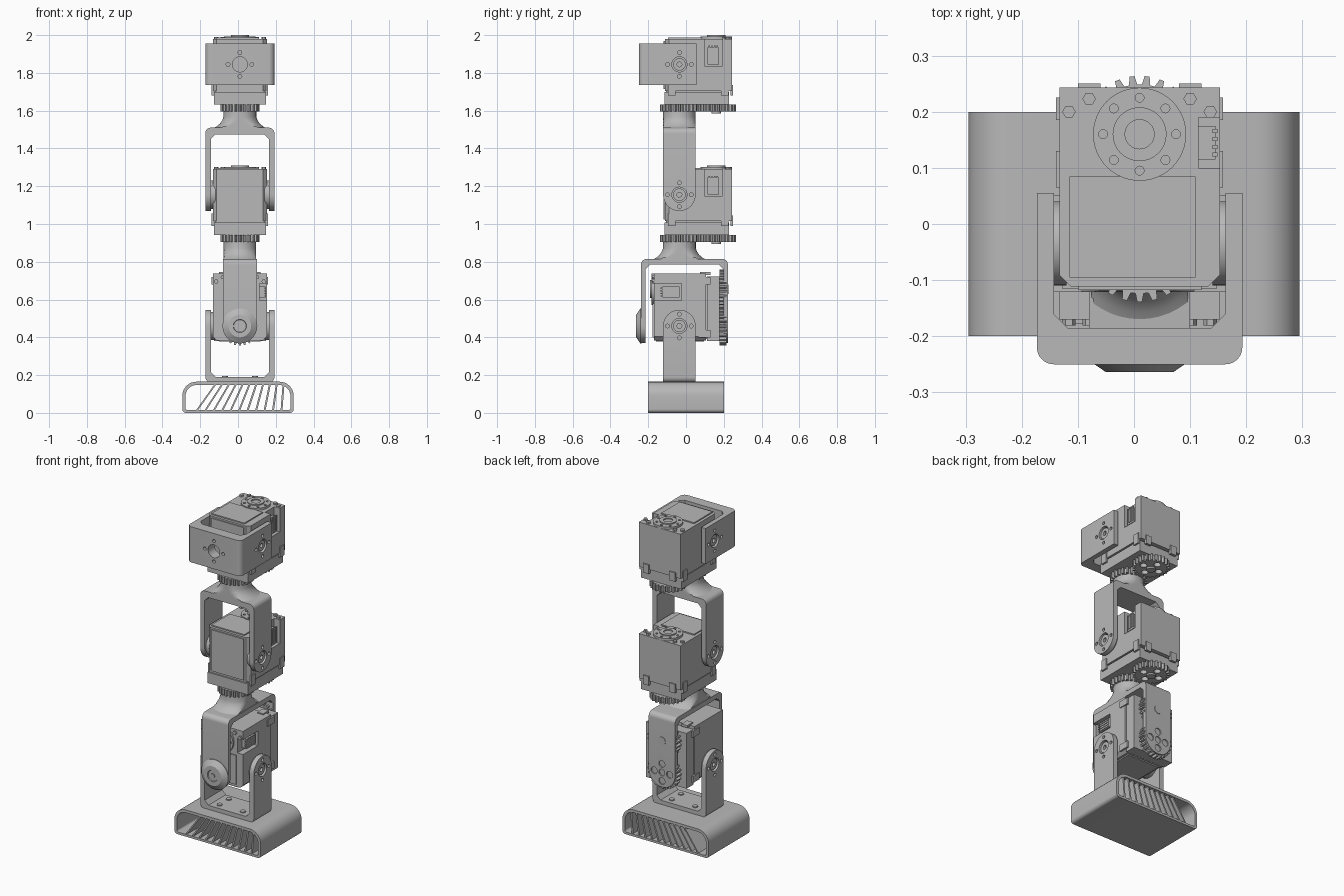
import bpy, bmesh
from math import pi, sin, cos
from mathutils import Matrix, Vector

if "Cube" in bpy.data.objects:
    bpy.data.objects.remove(bpy.data.objects["Cube"])

grey = bpy.data.materials.new("plain grey")
grey.use_nodes = True
COLOUR = (0.48, 0.48, 0.48, 1)
grey.diffuse_color = COLOUR
grey.node_tree.nodes["Principled BSDF"].inputs["Base Color"].default_value = COLOUR

parts = []
AXES = {"X": lambda u, v, w: (w, u, v), "Y": lambda u, v, w: (u, w, v), "Z": lambda u, v, w: (u, v, w)}


def finish(name, bm, place=Matrix()):
    bmesh.ops.recalc_face_normals(bm, faces=bm.faces)
    mesh = bpy.data.meshes.new(name)
    bm.to_mesh(mesh)
    bm.free()
    mesh.materials.append(grey)
    ob = bpy.data.objects.new(name, mesh)
    ob.matrix_world = place
    bpy.context.collection.objects.link(ob)
    parts.append(ob)
    return ob


def add_prism(bm, pts, lo, hi, axis):
    ends = [[bm.verts.new(AXES[axis](u, v, w)) for u, v in pts] for w in (lo, hi)]
    for loop in ends:
        bm.faces.new(loop)
    n = len(pts)
    for i in range(n):
        j = (i + 1) % n
        bm.faces.new((ends[0][i], ends[0][j], ends[1][j], ends[1][i]))


def prism(name, pts, lo, hi, axis="Z", place=Matrix()):
    bm = bmesh.new()
    add_prism(bm, pts, lo, hi, axis)
    return finish(name, bm, place)


def circle(r, u=0, v=0, n=32):
    return [(u + r * cos(2 * pi * i / n), v + r * sin(2 * pi * i / n)) for i in range(n)]


def rect(u0, u1, v0, v1):
    return [(u0, v0), (u1, v0), (u1, v1), (u0, v1)]


def arc(u, v, r, a0, a1, n=8):
    return [(u + r * cos(a0 + (a1 - a0) * i / n), v + r * sin(a0 + (a1 - a0) * i / n)) for i in range(n + 1)]


def rounded(u0, u1, v0, v1, low, top):
    return (arc(u0 + low, v0 + low, low, pi, 1.5 * pi) + arc(u1 - low, v0 + low, low, 1.5 * pi, 2 * pi)
            + arc(u1 - top, v1 - top, top, 0, pi / 2) + arc(u0 + top, v1 - top, top, pi / 2, pi))


def box(name, x0, x1, y0, y1, z0, z1, place=Matrix()):
    return prism(name, rect(x0, x1, y0, y1), z0, z1, "Z", place)


def lathe(name, profile, place=Matrix(), limit=None, n=48):
    bm = bmesh.new()
    rings = [[bm.verts.new((*p, z)) for p in circle(r, n=n)] for r, z in profile]
    for a, b in zip(rings, rings[1:]):
        for i in range(n):
            j = (i + 1) % n
            bm.faces.new((a[i], a[j], b[j], b[i]))
    bm.faces.new(rings[0])
    bm.faces.new(rings[-1])
    if limit:
        for v in bm.verts:
            v.co.y = max(-limit, min(limit, v.co.y))
    return finish(name, bm, place)


def boolean(ob, shapes, operation="DIFFERENCE"):
    """Cut or intersect ob with separate prisms given in its own frame."""
    bm = bmesh.new()
    for shape in shapes:
        add_prism(bm, *shape)
    tool = finish("cutter", bm, ob.matrix_world)
    tool.hide_render = True
    mod = ob.modifiers.new("shape", "BOOLEAN")
    mod.operation, mod.object, mod.solver = operation, tool, "EXACT"
    bpy.context.view_layer.update()
    result = bpy.data.meshes.new_from_object(ob.evaluated_get(bpy.context.evaluated_depsgraph_get()))
    ob.modifiers.clear()
    ob.data = result
    parts.remove(tool)
    bpy.data.objects.remove(tool)


def hole_pattern(lo, hi, axis, centre, small, spread):
    shapes = [(circle(centre), lo, hi, axis)]
    for u, v in ((spread, 0), (-spread, 0), (0, spread), (0, -spread)):
        shapes.append((circle(small, u, v, 16), lo, hi, axis))
    return shapes


def bracket(name, place, half, drop, thick, arm, width, end=None):
    """U bracket with arms rising along local z to a pivot at the origin."""
    top, i, c = end or width, half - arm, 0.025
    r = 0.03
    outline = (arc(-half + r, r - drop, r, pi, 1.5 * pi) + arc(half - r, r - drop, r, 1.5 * pi, 2 * pi)
               + [(half, top), (i, top), (i, thick + c - drop), (i - c, thick - drop),
                  (c - i, thick - drop), (-i, thick + c - drop), (-i, top), (-half, top)])
    ob = prism(name, outline, -width, width, "Y", place)
    if not end:
        side = [(-width, -1), (width, -1)] + arc(0, 0, width, 0, pi, 24)
        boolean(ob, [(side, -1, 1, "X")], "INTERSECT")
    return ob


def gear(name, y, turn, place):
    teeth, pts = 24, []
    for k in range(teeth):
        for r, f in ((0.089, -0.32), (0.104, -0.16), (0.104, 0.16), (0.089, 0.32)):
            a = 2 * pi * (k + f + turn) / teeth
            pts.append((r * cos(a), y + r * sin(a)))
    return prism(name, pts, -0.25, -0.213, "Z", place)


def servo(tag, place):
    def b(name, *size):
        return box(tag + name, *size, place)
    # Housing with a socket recess on its left side
    c = 0.02
    body = prism(tag + "servo_body", [(-0.143 + c, -0.076), (0.143 - c, -0.076), (0.143, -0.076 + c),
                 (0.143, 0.278), (-0.143, 0.278), (-0.143, -0.076 + c)], -0.14, 0.135, "Z", place)
    boolean(body, [(rect(0.135, 0.225, -0.01, 0.2), 0.105, 0.2, "X"),
                   (rect(0.02, 0.1, -0.02, 0.05), 0.12, 0.2, "Z")])
    b("socket", 0.09, 0.135, 0.15, 0.21, 0.0, 0.09)
    for k in range(4):
        b("socket_pin", 0.13, 0.139, 0.155 + 0.014 * k, 0.162 + 0.014 * k, 0.01, 0.1)
    b("top_plug", 0.03, 0.09, 0.0, 0.045, 0.11, 0.137)
    b("front_panel", -0.11, 0.11, -0.083, -0.07, -0.13, 0.125)
    b("top_lid", -0.125, 0.1, -0.06, 0.12, 0.13, 0.142)
    # Gearbox skirt with clips
    b("gearbox", -0.138, 0.138, -0.08, 0.262, -0.213, -0.146)
    b("seam", -0.13, 0.13, -0.07, 0.25, -0.15, -0.135)
    for s in (-1, 1):
        for y in (-0.06, 0.22):
            b("clip", s * 0.13, s * 0.149, y, y + 0.04, -0.165, -0.1)
        b("back_clip", s * 0.09 - 0.02, s * 0.09 + 0.02, 0.27, 0.285, -0.165, -0.11)
        for x, y in ((0.09, 0.258), (0.126, 0.235)):
            prism(tag + "bolt", circle(0.012, s * x, y, 6), 0.12, 0.146, "Z", place)
        # Pivot bosses on both sides
        prism(tag + "pivot_boss", circle(0.075), *sorted((s * 0.13, s * 0.153)), "X", place)
        pin = prism(tag + "pivot_pin", circle(0.033), *sorted((s * 0.13, s * 0.175)), "X", place)
        boolean(pin, [(circle(0.013, n=16), s * 0.16, s * 0.2, "X")])
    # Horn on the top
    horn = prism(tag + "horn", circle(0.083, 0, 0.195, 48), 0.12, 0.148, "Z", place)
    boolean(horn, [(circle(0.008, 0.065 * cos(k * pi / 4), 0.195 + 0.065 * sin(k * pi / 4), 12), 0.14, 0.2, "Z")
                   for k in range(8)])
    ring = prism(tag + "horn_ring", circle(0.048, 0, 0.195), 0.14, 0.155, "Z", place)
    boolean(ring, [(circle(0.026, 0, 0.195), 0.143, 0.2, "Z")])
    # Meshing gears underneath
    gear(tag + "output_gear", 0, 0, place)
    idler = gear(tag + "idler_gear", 0.195, 0.5, place)
    boolean(idler, [(circle(0.02, 0.055 * cos(k * pi / 2), 0.195 + 0.055 * sin(k * pi / 2), 20), -0.3, -0.225, "Z")
                    for k in range(4)])
    prism(tag + "idler_cap", circle(0.026, 0, 0.195), -0.26, -0.24, "Z", place)


def at(x, y, z, angle=0, axis="X"):
    return Matrix.Translation((x, y, z)) @ Matrix.Rotation(angle, 4, axis)


# Hollow foot with fanned ribs
foot = prism("foot_shell", rounded(-0.295, 0.295, 0, 0.165, 0.02, 0.075), -0.2, 0.2, "Y")
boolean(foot, [(rounded(-0.278, 0.278, 0.014, 0.148, 0.012, 0.06), -0.3, 0.3, "Y")])
for k in range(12):
    x, lean = -0.265 + 0.045 * k, 0.11 - 0.009 * k
    if k == 0:
        continue
    prism("foot_rib", [(x - 0.005, 0.01), (x + 0.005, 0.01), (x + lean + 0.005, 0.152),
                       (x + lean - 0.005, 0.152)], -0.195, 0.195, "Y")

# Servos: the lowest one is turned on its back
CX, CY = 0.01, -0.035
servo("lower_", at(CX, CY, 0.46, pi / 2))
servo("middle_", at(CX, CY, 1.155))
servo("upper_", at(CX, CY, 1.845))

# Brackets
side_holes = hole_pattern(-1, 1, "X", 0.04, 0.01, 0.063)
foot_bracket = bracket("foot_bracket", at(CX, CY, 0.46), 0.183, 0.3, 0.03, 0.03, 0.086)
boolean(foot_bracket, side_holes)
for x in (-0.08, 0.08):
    for y in (-0.045, 0.045):
        prism("floor_bolt", circle(0.016, CX + x, CY + y, 16), 0.185, 0.196)

knee = at(CX, -0.008, 0.46, pi, "Y") @ Matrix.Rotation(pi / 2, 4, "Z")
knee_bracket = bracket("knee_bracket", knee, 0.23, 0.355, 0.03, 0.024, 0.09)
back = 1 if (knee @ Vector((1, 0, 0))).y > 0 else -1
boolean(knee_bracket, hole_pattern(*sorted((back * 0.1, back)), "X", 0.02, 0.021, 0.053))
cap = lathe("knee_cap", [(0.092, 0), (0.092, 0.006), (0.06, 0.028), (0.035, 0.028), (0.033, 0.022)],
            at(CX, -0.236, 0.46, pi / 2))
prism("knee_cap_screw", circle(0.014, n=6), 0.02, 0.027, "Z", at(CX, -0.236, 0.46, pi / 2))

arm_bracket = bracket("arm_bracket", at(CX, CY, 1.155, pi, "Y"), 0.183, 0.355, 0.035, 0.03, 0.086)
boolean(arm_bracket, side_holes)

head_bracket = bracket("head_bracket", at(CX, CY, 1.845, -pi / 2), 0.183, 0.215, 0.065, 0.03, 0.11, 0.09)
boolean(head_bracket, side_holes)
boolean(head_bracket, hole_pattern(-0.3, -0.13, "Z", 0.04, 0.01, 0.063))

# Flared necks joining the brackets to the gears above
for name, z, turn in (("knee_neck", 0.812, pi / 2), ("arm_neck", 1.507, 0)):
    lathe(name, [(0.14, 0), (0.122, 0.01), (0.105, 0.025), (0.093, 0.042), (0.087, 0.06), (0.087, 0.095)],
          at(CX, CY, z, turn, "Z"), 0.086)

# Smooth round surfaces, keep edges crisp
bpy.ops.object.select_all(action="DESELECT")
for ob in parts:
    ob.select_set(True)
bpy.context.view_layer.objects.active = parts[0]
bpy.ops.object.shade_smooth_by_angle(angle=pi / 6)
